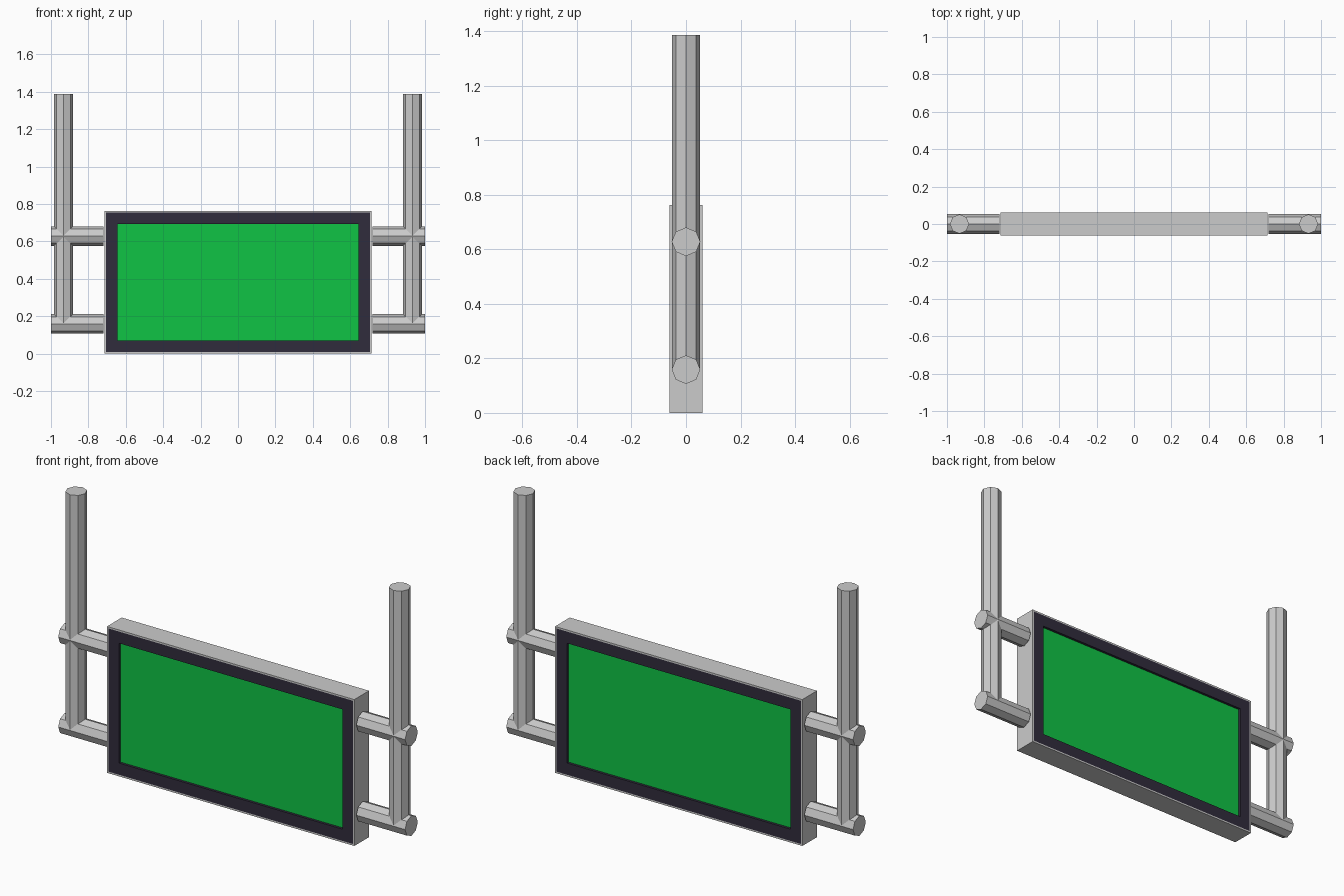
import bpy
import bmesh
from math import pi
from mathutils import Matrix

if "Cube" in bpy.data.objects:
    bpy.data.objects.remove(bpy.data.objects["Cube"])


def material(name, rgb):
    m = bpy.data.materials.new(name)
    m.diffuse_color = (*rgb, 1)
    m.use_nodes = True
    m.node_tree.nodes["Principled BSDF"].inputs["Base Color"].default_value = m.diffuse_color
    return m


def finish(name, bm, mats=()):
    mesh = bpy.data.meshes.new(name)
    bm.to_mesh(mesh)
    bm.free()
    for m in mats:
        mesh.materials.append(m)
    ob = bpy.data.objects.new(name, mesh)
    bpy.context.collection.objects.link(ob)
    return ob


def pipe(name, radius, length, location, axis):
    # Eight-sided pipe with a corner on each axis
    bm = bmesh.new()
    bmesh.ops.create_cone(bm, cap_ends=True, segments=8, radius1=radius,
                          radius2=radius, depth=length)
    rot = Matrix.Rotation(pi / 2, 4, 'Y') if axis == 'X' else Matrix()
    bmesh.ops.transform(bm, matrix=Matrix.Translation(location) @ rot, verts=bm.verts)
    return finish(name, bm)


casing = material("casing_grey", (0.8, 0.8, 0.8))
bezel = material("bezel_dark", (0.03, 0.025, 0.045))
green = material("screen_green", (0.005, 0.55, 0.06))

# Display box: casing, dark bezel and recessed screen on both faces
W, D, H = 1.426, 0.121, 0.763
bm = bmesh.new()
bmesh.ops.create_cube(bm, size=1, matrix=Matrix.Translation((0, 0, H / 2))
                      @ Matrix.Diagonal((W, D, H, 1)))
bm.normal_update()
for face in [f for f in bm.faces if abs(f.normal.y) > 0.9]:
    bmesh.ops.inset_region(bm, faces=[face], thickness=0.012)
    face.material_index = 1
    bmesh.ops.inset_region(bm, faces=[face], thickness=0.086)
    # Straight-sided recess for the screen
    bmesh.ops.inset_region(bm, faces=[face], thickness=0.0002, depth=-0.013)
    face.material_index = 2
    for edge in face.edges:
        for wall in edge.link_faces:
            if wall is not face:
                wall.material_index = 1
                for e in wall.edges:
                    for ring in e.link_faces:
                        if ring is not face:
                            ring.material_index = 1
bmesh.ops.recalc_face_normals(bm, faces=bm.faces)
finish("display_panel", bm, (casing, bezel, green))

# Hanging brackets: one pole and two crossbars on each side
TOP, LOW, HIGH = 1.387, 0.159, 0.628
for side, s in (("left", -1), ("right", 1)):
    pipe(f"{side}_pole", 0.0515, TOP - LOW, (s * 0.933, 0, (TOP + LOW) / 2), 'Z')
    for level, z in (("lower", LOW), ("upper", HIGH)):
        pipe(f"{side}_{level}_crossbar", 0.0525, 0.281, (s * 0.8595, 0, z), 'X')
